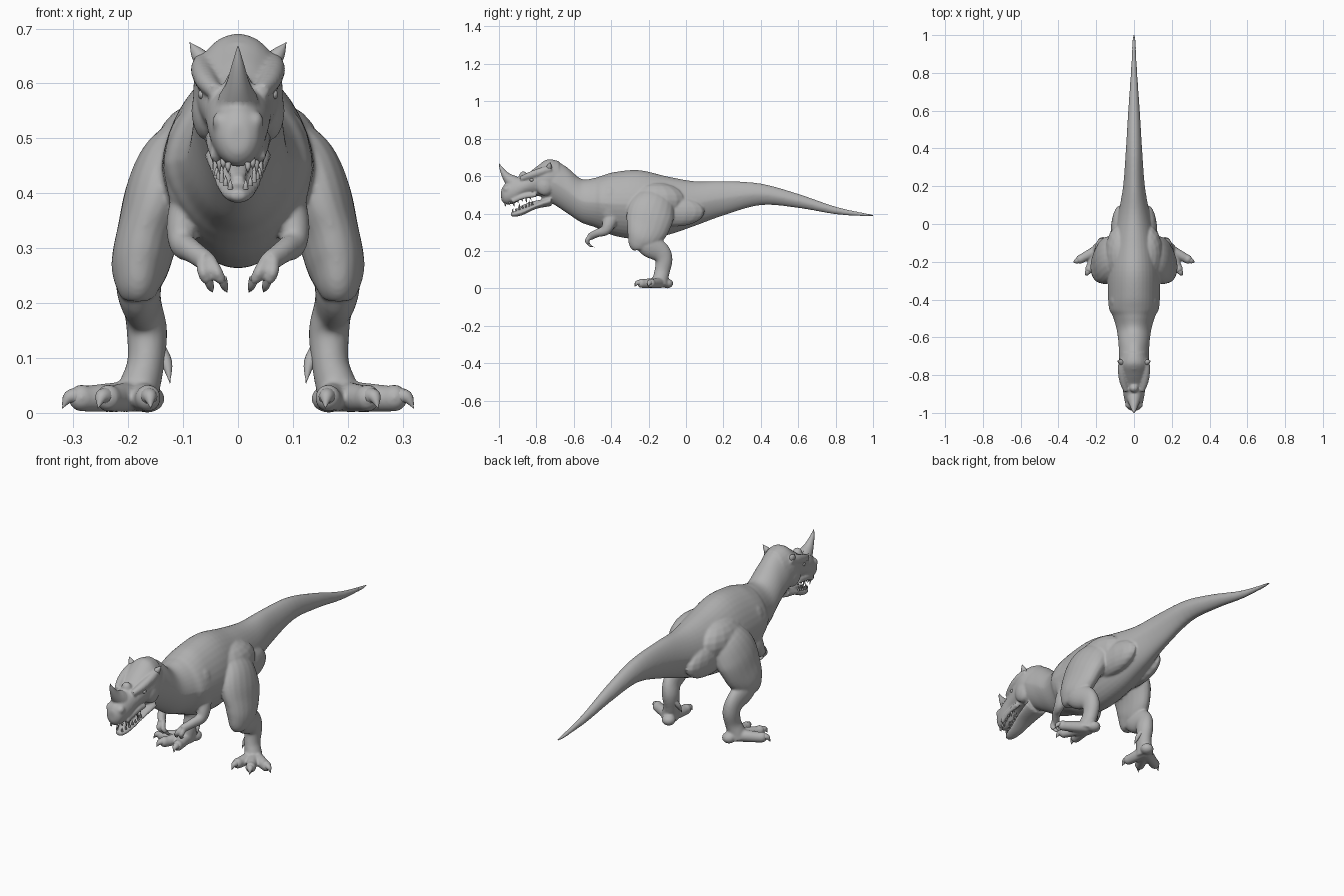
import bpy
import bmesh
import math
from mathutils import Vector

cube = bpy.data.objects.get("Cube")
if cube:
    bpy.data.objects.remove(cube, do_unlink=True)

SIDES = (1, -1)

# One plain grey for the whole animal
grey = bpy.data.materials.new("plain_grey")
grey.use_nodes = True
tone = (0.45, 0.45, 0.45, 1)
grey.diffuse_color = tone
grey.node_tree.nodes["Principled BSDF"].inputs["Base Color"].default_value = tone


def smooth_rows(rows, steps):
    """Catmull-Rom interpolation through rows of numbers."""
    result = []
    for i in range(len(rows) - 1):
        before, start = rows[max(i - 1, 0)], rows[i]
        end, after = rows[i + 1], rows[min(i + 2, len(rows) - 1)]
        for k in range(steps):
            t = k / steps
            result.append([
                b + t * ((c - a) / 2 + t * (a - 2.5 * b + 2 * c - d / 2
                         + t * (1.5 * (b - c) + (d - a) / 2)))
                for a, b, c, d in zip(before, start, end, after)])
    result.append(list(rows[-1]))
    return result


def loft(bm, rows, side=1, upright=False, pinch=0, segments=20):
    """Tube through rows of (x, y, z, half width, half depth), mirrored by side."""
    rows = smooth_rows(rows, 5)
    centres = [Vector((side * r[0], r[1], r[2])) for r in rows]
    rings = []
    for i, row in enumerate(rows):
        across, up = Vector((1, 0, 0)), Vector((0, 0, 1))
        if not upright:
            along = centres[min(i + 1, len(rows) - 1)] - centres[max(i - 1, 0)]
            along.normalize()
            across = (across - along * along.x).normalized()
            up = along.cross(across)
        ring = []
        for k in range(segments):
            angle = math.tau * k / segments
            width = max(row[3], 0.0006) * (1 - pinch * abs(math.sin(angle)))
            ring.append(bm.verts.new(
                centres[i] + across * math.cos(angle) * width
                + up * math.sin(angle) * max(row[4], 0.0006)))
        rings.append(ring)
    faces = [bm.faces.new(rings[0]), bm.faces.new(rings[-1])]
    for low, high in zip(rings, rings[1:]):
        for k in range(segments):
            n = (k + 1) % segments
            faces.append(bm.faces.new((low[k], low[n], high[n], high[k])))
    bmesh.ops.recalc_face_normals(bm, faces=faces)


def spike(bm, base, bend, tip, width, side=1):
    """Curved pointed piece: claw, tooth or horn."""
    loft(bm, [(*base, width, width), (*bend, width * 0.7, width * 0.7),
              (*tip, 0, 0)], side, segments=12)


def lump(bm, centre, size, side=1):
    """Stretched ball used for muscles and bony bumps."""
    made = bmesh.ops.create_uvsphere(bm, u_segments=16, v_segments=10, radius=1)
    for v in made["verts"]:
        v.co = Vector((side * (centre[0] + v.co.x * size[0]),
                       centre[1] + v.co.y * size[1],
                       centre[2] + v.co.z * size[2]))
    if side < 0:
        bmesh.ops.reverse_faces(
            bm, faces=list({f for v in made["verts"] for f in v.link_faces}))


def finish(bm, name, fuse=False):
    mesh = bpy.data.meshes.new(name)
    bm.to_mesh(mesh)
    bm.free()
    mesh.materials.append(grey)
    obj = bpy.data.objects.new(name, mesh)
    bpy.context.collection.objects.link(obj)
    bpy.ops.object.select_all(action="DESELECT")
    obj.select_set(True)
    bpy.context.view_layer.objects.active = obj
    if fuse:
        remesh = obj.modifiers.new("fuse", "REMESH")
        remesh.mode = "VOXEL"
        remesh.voxel_size = 0.005
        soften = obj.modifiers.new("soften", "SMOOTH")
        soften.factor = 0.5
        soften.iterations = 9
        for modifier in ("fuse", "soften"):
            bpy.ops.object.modifier_apply(modifier=modifier)
    bpy.ops.object.shade_smooth_by_angle(angle=math.radians(60))


def upright_rows(rows):
    """Rows of (y, top, bottom, half width) on the centre line."""
    return [(0, y, (top + low) / 2, w, (top - low) / 2) for y, top, low, w in rows]


# Tail, torso and neck
body = bmesh.new()
loft(body, upright_rows([
    (.97, .399, .384, .008), (.8, .437, .396, .017), (.6, .505, .43, .031),
    (.4, .56, .445, .043), (.2, .573, .39, .058), (.05, .572, .335, .085),
    (-.1, .598, .285, .118), (-.25, .632, .263, .138), (-.38, .622, .28, .138),
    (-.45, .602, .31, .132), (-.49, .59, .328, .112), (-.56, .585, .352, .092),
    (-.64, .65, .405, .082), (-.71, .685, .45, .08), (-.77, .675, .475, .07),
]), upright=True, pinch=.13, segments=36)

# Skull and snout, then the open lower jaw with its tongue
loft(body, upright_rows([
    (-.68, .68, .47, .07), (-.74, .69, .48, .082), (-.8, .65, .495, .074),
    (-.86, .605, .492, .062), (-.91, .592, .458, .055), (-.95, .57, .448, .046),
    (-.975, .55, .455, .036), (-.988, .525, .475, .018),
]), upright=True, segments=28)
loft(body, upright_rows([
    (-.72, .5, .44, .062), (-.8, .46, .425, .052), (-.87, .428, .393, .038),
    (-.915, .414, .382, .027), (-.937, .406, .387, .014),
]), upright=True, pinch=.1)
loft(body, [(0, -.78, .462, .025, .012), (0, -.84, .45, .022, .009),
            (0, -.9, .425, .012, .006)])

# Nose horn root fused to the snout, and the bump behind it
horn = [(0, -.895, .535, .046, .05), (0, -.93, .57, .036, .038),
        (0, -.96, .598, .022, .023), (0, -.985, .635, .011, .011),
        (0, -1, .668, .001, .001)]
loft(body, horn[:4])
lump(body, (0, -.87, .6), (.024, .022, .026))

for s in SIDES:
    # Brow ridge, cheek, nostril bump and lip
    loft(body, [(.042, -.885, .585, .014, .014), (.058, -.83, .605, .02, .02),
                (.066, -.77, .625, .02, .022), (.064, -.72, .64, .016, .018)], s)
    lump(body, (.055, -.755, .55), (.03, .05, .055), s)
    lump(body, (.032, -.955, .53), (.015, .022, .02), s)
    loft(body, [(.05, -.8, .5, .011, .013), (.048, -.87, .49, .01, .013),
                (.04, -.93, .465, .01, .012)], s)

    # Shoulder blade, hip and the muscle from thigh to tail
    lump(body, (.092, -.405, .45), (.042, .065, .1), s)
    lump(body, (.068, -.16, .47), (.085, .16, .095), s)
    lump(body, (.075, -.06, .41), (.05, .16, .08), s)

    # Thigh, shin and upright foot bone
    loft(body, [(.06, -.155, .5, .05, .09), (.108, -.17, .455, .066, .112),
                (.14, -.19, .395, .066, .127), (.164, -.207, .325, .057, .115),
                (.178, -.227, .27, .053, .092), (.182, -.238, .235, .043, .07),
                (.182, -.235, .21, .03, .045)], s)
    loft(body, [(.18, -.25, .275, .04, .045), (.181, -.2, .232, .041, .062),
                (.174, -.14, .195, .035, .056), (.166, -.118, .15, .037, .046),
                (.168, -.128, .09, .034, .041), (.18, -.138, .045, .038, .042),
                (.187, -.142, .015, .04, .045)], s)
    lump(body, (.165, -.1, .026), (.032, .032, .026), s)

    # Toes, splayed outwards
    for x, y in ((.285, -.187), (.236, -.238), (.164, -.235)):
        mid = ((x + .18) / 2, (y - .13) / 2)
        loft(body, [(.18, -.13, .03, .029, .028), (*mid, .028, .026, .027),
                    (x, y, .025, .023, .023)], s)
        lump(body, (x, y, .027), (.024, .024, .025), s)

    # Small arm with two fingers
    loft(body, [(.085, -.39, .41, .032, .045), (.1, -.41, .35, .03, .036),
                (.102, -.432, .31, .024, .028), (.084, -.475, .295, .02, .022),
                (.056, -.515, .275, .018, .02)], s)
    for shift in (0, .026):
        loft(body, [(.05 + shift / 2, -.512, .277, .012, .013),
                    (.038 + shift, -.53, .256, .011, .012),
                    (.028 + shift, -.522, .238, .01, .01)], s)
finish(body, "body", fuse=True)

# Thin end of the tail
tip = bmesh.new()
loft(tip, [(0, .93, .396, .0095, .009), (0, .97, .392, .007, .006),
           (0, 1, .39, .002, .002)])
finish(tip, "tail_tip")

# Nose horn tip and the points behind the brows
horns = bmesh.new()
loft(horns, horn[1:])
for s in SIDES:
    spike(horns, (.058, -.735, .635), (.074, -.73, .655), (.088, -.725, .675),
          .018, s)
finish(horns, "horns")

# Eyes sunk under the brows
eyes = bmesh.new()
for s in SIDES:
    lump(eyes, (.065, -.825, .58), (.008, .011, .009), s)
finish(eyes, "eyes")

# Claws on toes, heels and fingers
claws = bmesh.new()
for s in SIDES:
    for x, y, dx, dy in ((.29, -.19, .03, -.012), (.24, -.245, .015, -.028),
                         (.163, -.243, -.004, -.033)):
        spike(claws, (x, y, .03), (x + dx * .6, y + dy * .6, .028),
              (x + dx, y + dy, .008), .017, s)
    spike(claws, (.145, -.115, .115), (.13, -.13, .09), (.124, -.145, .054),
          .015, s)
    for shift in (0, .026):
        spike(claws, (.029 + shift, -.525, .244), (.024 + shift, -.513, .229),
              (.02 + shift, -.49, .22), .009, s)
finish(claws, "claws")

# Teeth along both jaws
teeth = bmesh.new()
COUNT = 7
for s in SIDES:
    for i in range(COUNT):
        t = i / (COUNT - 1)
        size = .012 + .005 * math.sin(i * 2)
        x, y, z = .047 - .029 * t * t, -.83 - .135 * t, .495 - .04 * t
        spike(teeth, (x, y, z), (x, y - .002, z - size), (x, y + .003, z - size * 2),
              .006, s)
        x, y, z = .042 - .028 * t * t, -.82 - .105 * t, .445 - .037 * t
        spike(teeth, (x, y, z), (x, y - .002, z + size), (x, y + .002, z + size * 2),
              .005, s)
finish(teeth, "teeth")
